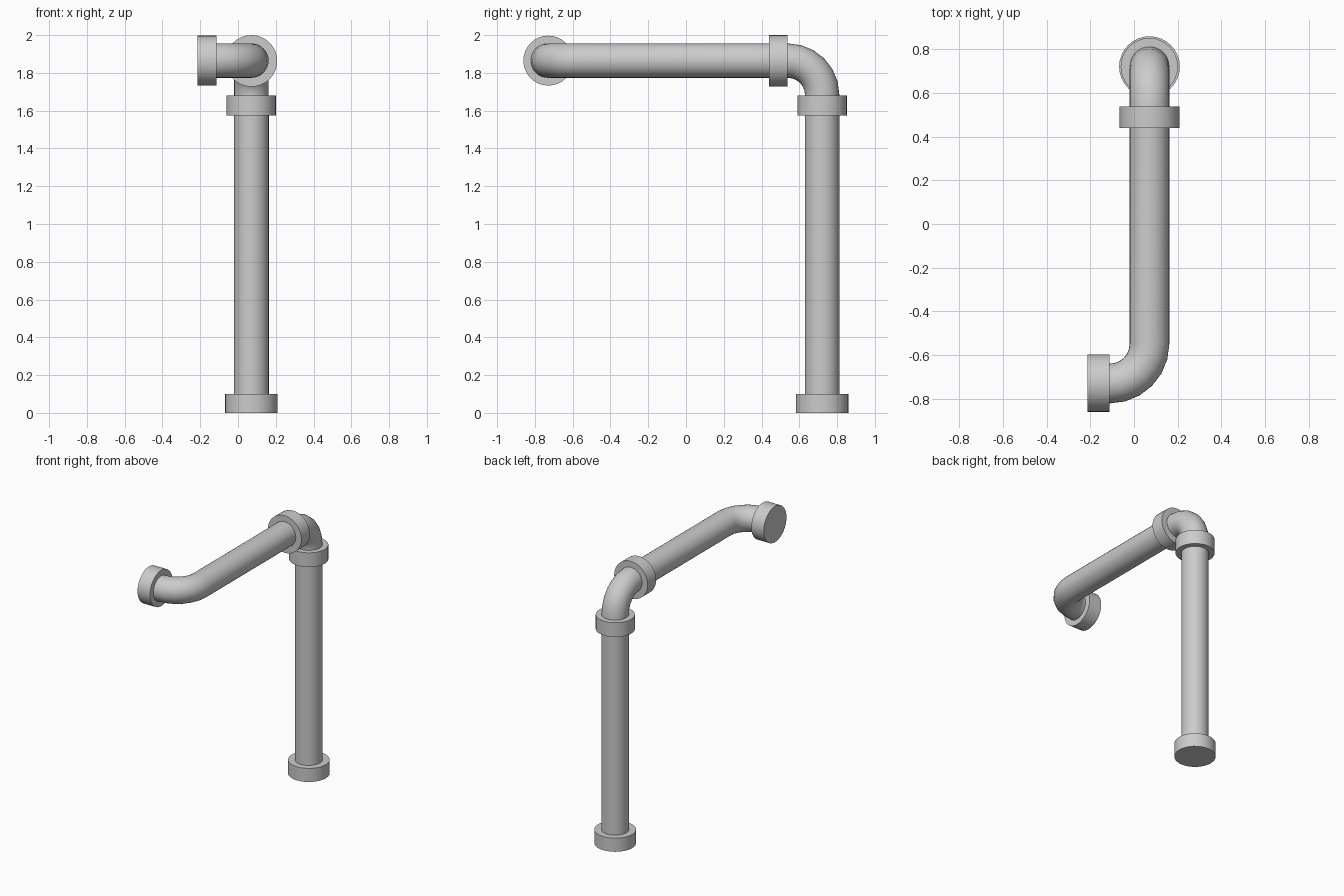
import bpy, bmesh, math
from mathutils import Vector

if "Cube" in bpy.data.objects:
    bpy.data.objects.remove(bpy.data.objects["Cube"])

SIDES = 32
X, Y, Z = Vector((1, 0, 0)), Vector((0, 1, 0)), Vector((0, 0, 1))
PX, PY, PZ = 0.071, 0.721, 1.865     # pipe run: column x/y and upper run height
YE = -0.731                          # y of the outlet axis
R, BEND = 0.091, 0.182


def sweep(name, path, normal, radius):
    """Capped tube through (point, tangent) pairs; normal is square to the bend plane."""
    bm = bmesh.new()
    rings = []
    for p, t in path:
        side = t.cross(normal).normalized()
        rings.append([bm.verts.new(p + radius * (math.cos(a) * normal + math.sin(a) * side))
                      for a in (2 * math.pi * i / SIDES for i in range(SIDES))])
    for a, b in zip(rings, rings[1:]):
        for i in range(SIDES):
            j = (i + 1) % SIDES
            bm.faces.new((a[i], a[j], b[j], b[i]))
    bm.faces.new(rings[0])
    bm.faces.new(rings[-1])
    bmesh.ops.recalc_face_normals(bm, faces=bm.faces)
    mesh = bpy.data.meshes.new(name)
    bm.to_mesh(mesh)
    bm.free()
    ob = bpy.data.objects.new(name, mesh)
    bpy.context.collection.objects.link(ob)
    bpy.ops.object.select_all(action='DESELECT')
    ob.select_set(True)
    bpy.context.view_layer.objects.active = ob
    bpy.ops.object.shade_smooth_by_angle(angle=math.radians(35))
    return ob


def straight(name, start, axis, length, radius):
    start = Vector(start)
    normal = X if abs(axis.x) < 0.5 else Z
    return sweep(name, [(start, axis), (start + axis * length, axis)], normal, radius)


def bend(corner, d_in, d_out, steps=6):
    """Quarter-turn path rounding a corner."""
    centre = Vector(corner) + BEND * (d_out - d_in)
    path = []
    for i in range(steps + 1):
        a = math.pi / 2 * i / steps
        path.append((centre + BEND * (math.sin(a) * d_in - math.cos(a) * d_out),
                     math.cos(a) * d_in + math.sin(a) * d_out))
    return path


# upright column with base flange and top collar
straight("upright_pipe", (PX, PY, 0.05), Z, 1.60, R + 0.001)
straight("base_flange", (PX, PY, 0), Z, 0.10, 0.139)
straight("upright_collar", (PX - 0.001, PY, 1.575), Z, 0.105, 0.131)

# elbow from the column to the horizontal run
e1 = bend((PX, PY, PZ), Z, -Y)
e1 = [(e1[0][0] - Z * 0.05, Z)] + e1 + [(e1[-1][0] - Y * 0.05, -Y)]
sweep("upper_elbow", e1, X, R)
straight("run_collar", (PX, 0.44, 1.8635), Y, 0.098, 0.1365)

# horizontal run with its end elbow and outlet flange
e2 = bend((PX, YE, PZ), -Y, -X)
e2 = [(Vector((PX, 0.48, PZ)), -Y)] + e2 + [(e2[-1][0] - X * 0.05, -X)]
sweep("horizontal_run", e2, Z, R)
straight("outlet_flange", (-0.214, YE + 0.002, 1.865), X, 0.101, 0.132)
